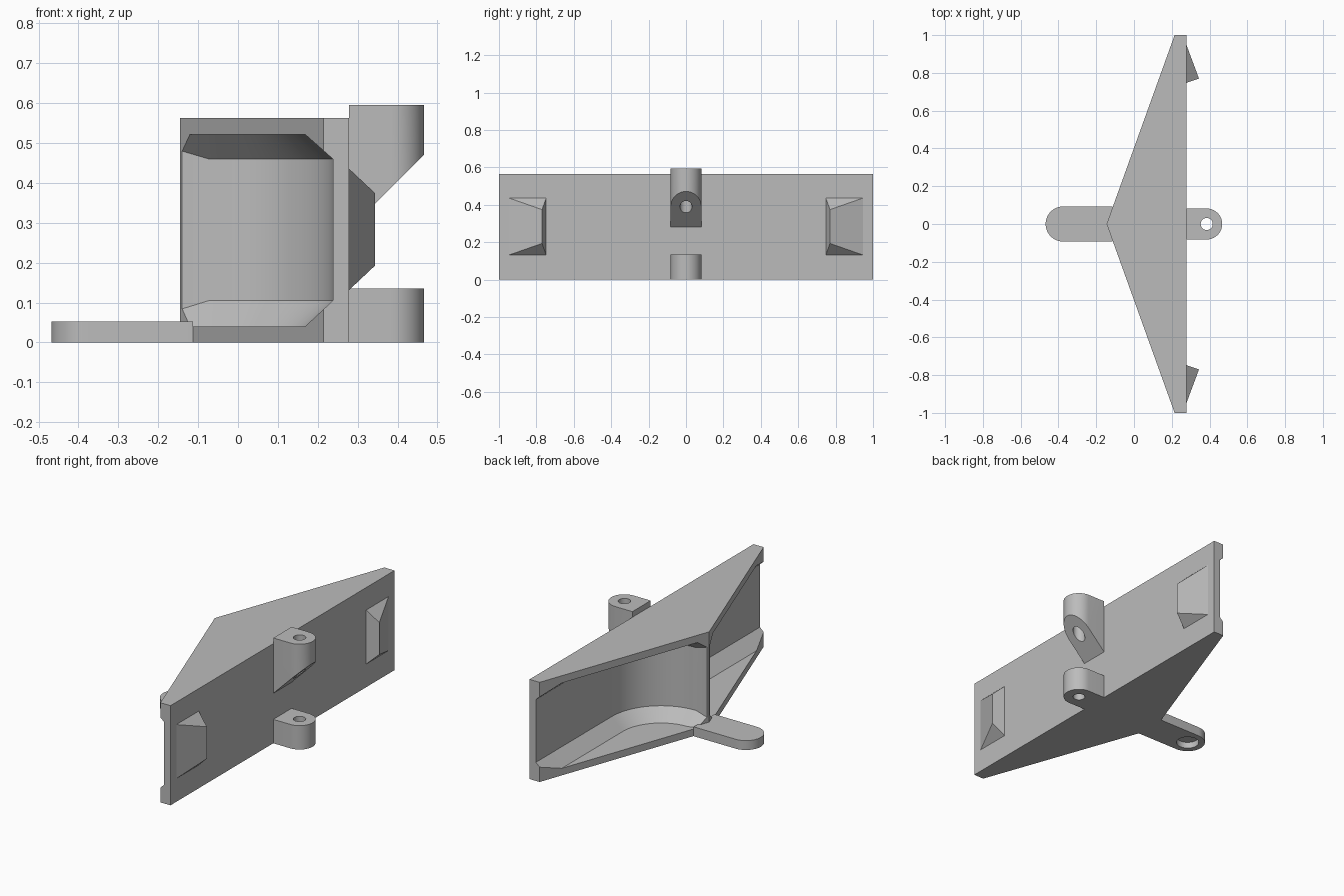
import bpy, bmesh, math
from mathutils import Vector

cube = bpy.data.objects.get("Cube")
if cube:
    bpy.data.objects.remove(cube, do_unlink=True)

grey = bpy.data.materials.new("plain grey")
grey.use_nodes = True
grey.diffuse_color = (0.5, 0.5, 0.5, 1)
grey.node_tree.nodes["Principled BSDF"].inputs["Base Color"].default_value = (0.5, 0.5, 0.5, 1)


def make(name, bm):
    bmesh.ops.recalc_face_normals(bm, faces=bm.faces)
    mesh = bpy.data.meshes.new(name)
    bm.to_mesh(mesh)
    bm.free()
    obj = bpy.data.objects.new(name, mesh)
    bpy.context.collection.objects.link(obj)
    mesh.materials.append(grey)
    return obj


def loft(layers):
    """Solid from stacked (outline, z) layers with matching point counts."""
    bm = bmesh.new()
    rings = [[bm.verts.new((x, y, z)) for x, y in pts] for pts, z in layers]
    n = len(rings[0])
    for a, b in zip(rings, rings[1:]):
        for i in range(n):
            j = (i + 1) % n
            bm.faces.new((a[i], a[j], b[j], b[i]))
    bm.faces.new(rings[0])
    bm.faces.new(rings[-1])
    return bm


def prism(name, pts, z0, z1):
    return make(name, loft([(pts, z0), (pts, z1)]))


def arc(cx, cy, r, a0, a1, n=20):
    steps = [math.radians(a0 + (a1 - a0) * i / n) for i in range(n + 1)]
    return [(cx + r * math.cos(a), cy + r * math.sin(a)) for a in steps]


def cut(obj, cutter):
    cutter.hide_render = True
    mod = obj.modifiers.new("cut", "BOOLEAN")
    mod.operation = "DIFFERENCE"
    mod.solver = "EXACT"
    mod.object = cutter
    bpy.context.view_layer.objects.active = obj
    bpy.ops.object.modifier_apply(modifier=mod.name)
    bpy.data.objects.remove(cutter, do_unlink=True)


def tab(name, root, cx, r, z0, z1):
    """Flat tab along x with a rounded outer end."""
    a = 90 if cx < root else -90
    return prism(name, [(root, r * (1 if a > 0 else -1))] + arc(cx, 0, r, a, a + 180)
                 + [(root, r * (-1 if a > 0 else 1))], z0, z1)


def hole(obj, cx, r, z0, z1):
    cut(obj, prism("hole_cutter", arc(cx, 0, r, 0, 345, 23), z0, z1))


# Wedge-shaped body
body = prism("body", [(-0.145, 0), (0.215, -1), (0.278, -1), (0.278, 1), (0.215, 1)], 0, 0.563)


# Side pockets: chamfered top and bottom, curved back wall, thin middle rib
def pocket_outline(inset, side):
    r = 0.308 - inset
    pts = [(0.238 - inset, -1.3)] + arc(-0.07, -0.323, r, 0, 90)
    pts += [(-0.25, 0.045 - inset), (-0.6, 0.045 - inset), (-0.6, -1.3)]
    return [(x, y * side) for x, y in pts]


for side in (1, -1):
    wide, narrow = pocket_outline(0, side), pocket_outline(0.07, side)
    bm = loft([(narrow, 0.04), (wide, 0.105), (wide, 0.46), (narrow, 0.522)])
    geom = bm.verts[:] + bm.edges[:] + bm.faces[:]
    bmesh.ops.bisect_plane(bm, geom=geom, plane_co=(0, -0.014 * side, 0),
                           plane_no=(0, side, 0), clear_outer=True)
    bmesh.ops.holes_fill(bm, edges=[e for e in bm.edges if e.is_boundary])
    cut(body, make("pocket_cutter", bm))

# Tail tab with a blind hole underneath
tail = tab("tail_tab", -0.113, -0.375, 0.093, 0, 0.053)
hole(tail, -0.375, 0.06, -0.05, 0.035)

# Hinge lugs on the flat back plate
lower = tab("lower_lug", 0.275, 0.385, 0.082, 0, 0.135)
hole(lower, 0.385, 0.032, -0.1, 0.3)
upper = tab("upper_lug", 0.278, 0.385, 0.082, 0.2, 0.595)
hole(upper, 0.385, 0.032, 0.1, 0.7)
bm = bmesh.new()
bm.from_mesh(upper.data)
bmesh.ops.bisect_plane(bm, geom=bm.verts[:] + bm.edges[:] + bm.faces[:],
                       plane_co=(0.278, 0, 0.282), plane_no=(1, 0, -1), clear_outer=True)
rim = [e for e in bm.edges if e.is_boundary]
bmesh.ops.triangle_fill(bm, edges=rim, use_beauty=True, normal=Vector((1, 0, -1)))
bmesh.ops.recalc_face_normals(bm, faces=bm.faces)
bm.to_mesh(upper.data)
bm.free()

# Wedge catches near both ends of the plate
catches = []
for side, label in ((1, "rear"), (-1, "front")):
    bm = bmesh.new()
    for x, y, inset in ((0.277, 0.95, 0), (0.277, 0.747, 0), (0.344, 0.77, 0.063)):
        for z in (0.13 + inset, 0.437 - inset):
            bm.verts.new((x, y * side, z))
    bmesh.ops.convex_hull(bm, input=bm.verts[:])
    bmesh.ops.dissolve_limit(bm, angle_limit=0.01, verts=bm.verts[:], edges=bm.edges[:])
    catches.append(make(label + "_catch", bm))

# Smooth rounded surfaces, keep crisp edges
bpy.ops.object.select_all(action="DESELECT")
for obj in (body, tail, lower, upper):
    obj.select_set(True)
bpy.context.view_layer.objects.active = body
bpy.ops.object.shade_smooth_by_angle(angle=math.radians(25))
